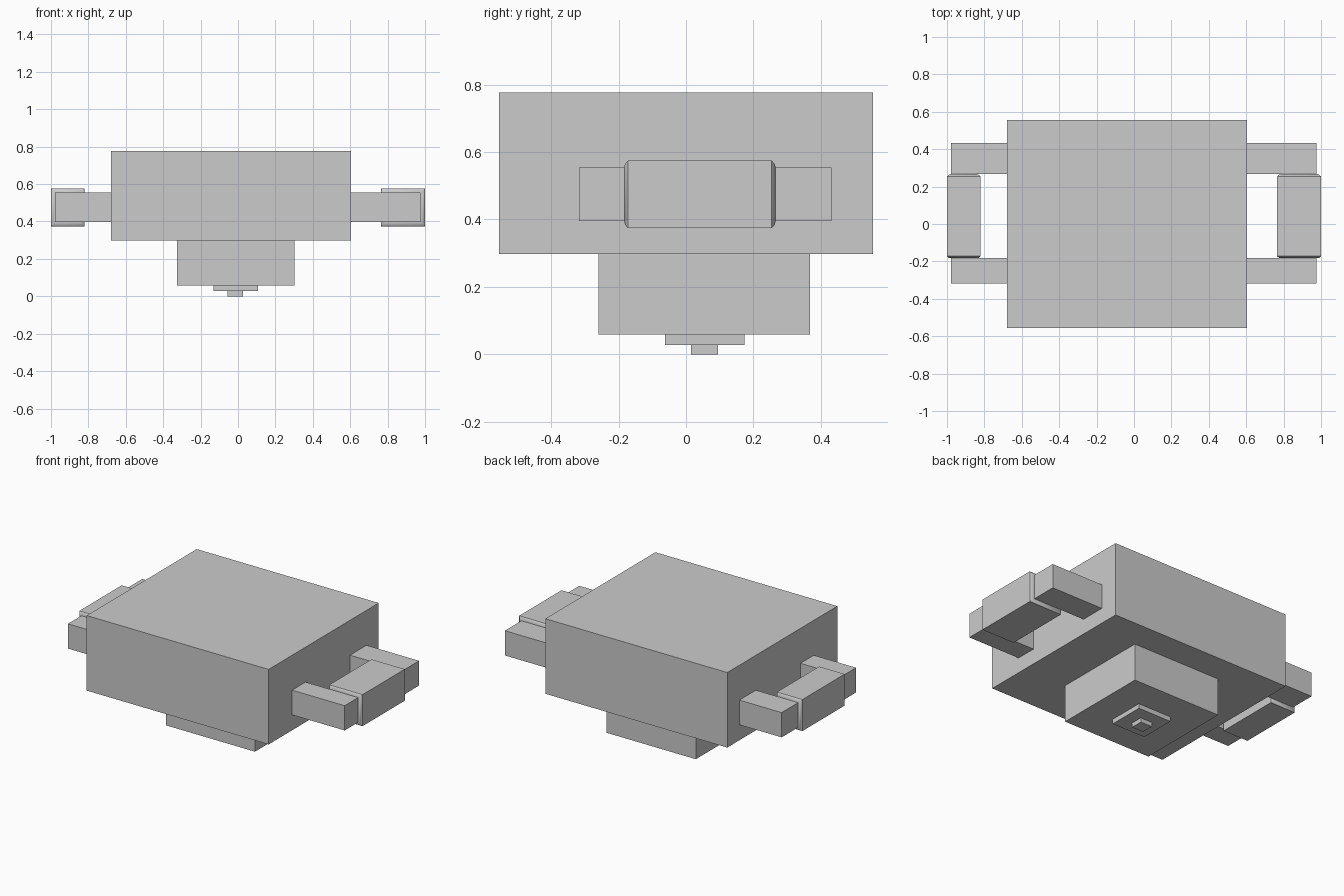
import bpy, bmesh

if "Cube" in bpy.data.objects:
    bpy.data.objects.remove(bpy.data.objects["Cube"])


def finish(name, bm, smooth=False):
    bmesh.ops.recalc_face_normals(bm, faces=bm.faces)
    mesh = bpy.data.meshes.new(name)
    bm.to_mesh(mesh)
    bm.free()
    obj = bpy.data.objects.new(name, mesh)
    bpy.context.collection.objects.link(obj)
    if smooth:
        bpy.ops.object.select_all(action='DESELECT')
        obj.select_set(True)
        bpy.context.view_layer.objects.active = obj
        bpy.ops.object.shade_smooth_by_angle(angle=0.8)
    return obj


def loft(name, x, z, sections, smooth=False):
    """Rectangular sections along y; each section is (y, inset)."""
    bm = bmesh.new()
    rings = []
    for y, i in sections:
        corners = [(x[0] + i, z[0] + i), (x[1] - i, z[0] + i),
                   (x[1] - i, z[1] - i), (x[0] + i, z[1] - i)]
        rings.append([bm.verts.new((cx, y, cz)) for cx, cz in corners])
    for a, b in zip(rings, rings[1:]):
        for k in range(4):
            n = (k + 1) % 4
            bm.faces.new((a[k], a[n], b[n], b[k]))
    bm.faces.new(rings[0])
    bm.faces.new(rings[-1])
    return finish(name, bm, smooth)


def box(name, x, y, z):
    return loft(name, x, z, [(y[0], 0), (y[1], 0)])


# Main body and the stepped base beneath it
box("body", (-0.68, 0.605), (-0.555, 0.555), (0.298, 0.777))
box("lower_block", (-0.327, 0.302), (-0.26, 0.368), (0.058, 0.298))
box("base_step", (-0.13, 0.108), (-0.063, 0.173), (0.028, 0.058))
box("base_tip", (-0.055, 0.028), (0.015, 0.095), (0.0, 0.028))

# Side handles: two posts joined by a thicker grip with eased ends
ends = [(-0.183, 0.021), (-0.181, 0.01), (-0.172, 0.0),
        (0.254, 0.0), (0.263, 0.01), (0.266, 0.021)]
handles = [("left", (-0.978, -0.68), (-1.0, -0.82)),
           ("right", (0.605, 0.976), (0.765, 1.0))]
for side, post_x, grip_x in handles:
    box(side + "_front_post", post_x, (-0.318, -0.183), (0.396, 0.554))
    box(side + "_back_post", post_x, (0.266, 0.432), (0.396, 0.554))
    loft(side + "_grip", grip_x, (0.374, 0.575), ends, smooth=True)
